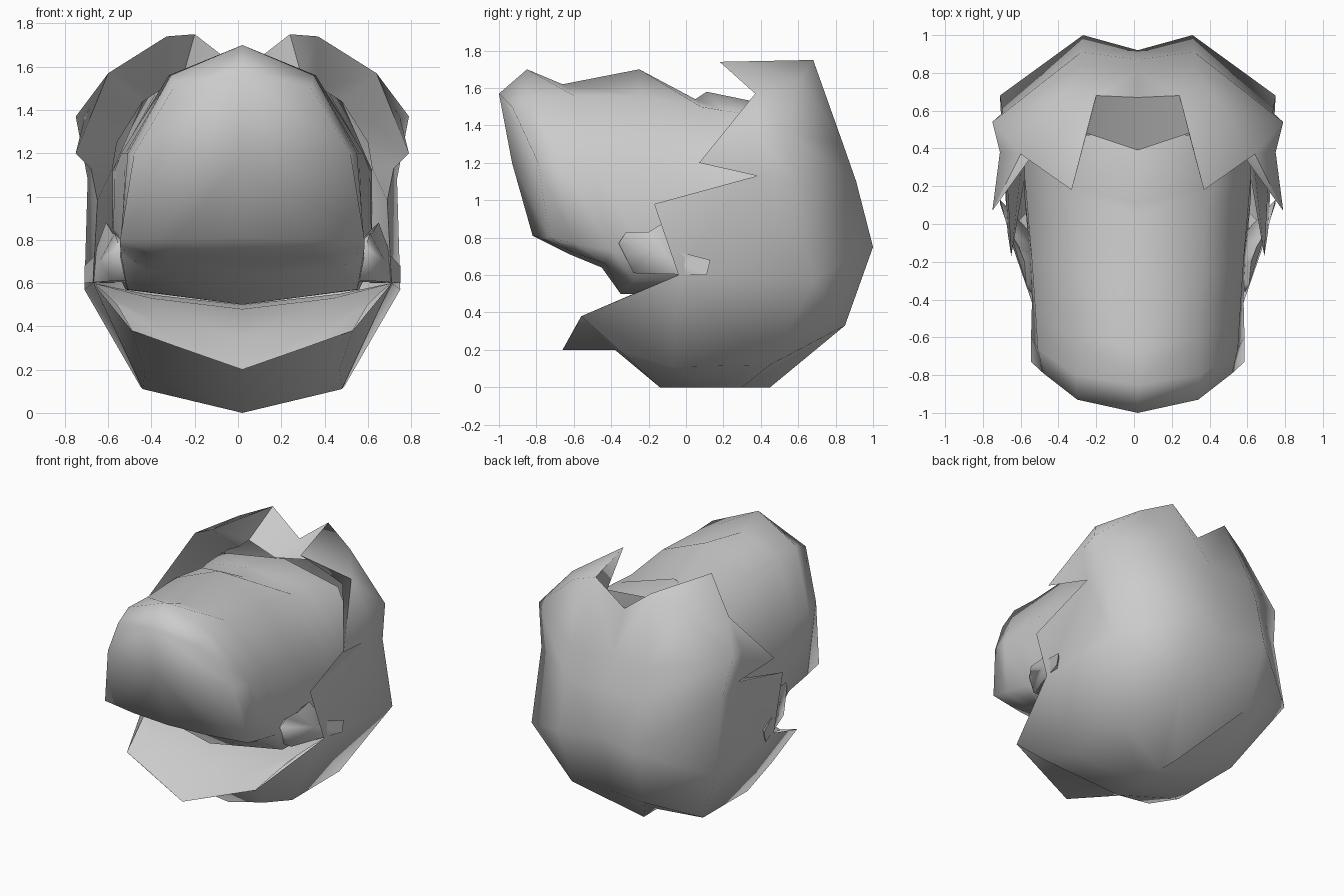
import bpy, bmesh
from mathutils import Vector

cube = bpy.data.objects.get("Cube")
if cube:
    bpy.data.objects.remove(cube)

GREY = (0.6, 0.6, 0.6, 1)
mat = bpy.data.materials.new("plain grey")
mat.use_nodes = True
mat.diffuse_color = GREY
mat.node_tree.nodes["Principled BSDF"].inputs["Base Color"].default_value = GREY


def no_patches(grid, extra):
    return []


def half_part(name, rows, patches=no_patches, extra=(), facing=None):
    """Loft rows of points into a half shell, add patches, mirror over x."""
    bm = bmesh.new()
    grid = [[bm.verts.new(p) for p in row] for row in rows]
    more = [bm.verts.new(p) for p in extra]
    for low, high in zip(grid, grid[1:]):
        for i in range(len(low) - 1):
            bm.faces.new((low[i], low[i + 1], high[i + 1], high[i]))
    for face in patches(grid, more):
        bm.faces.new(face)
    bmesh.ops.remove_doubles(bm, verts=bm.verts, dist=0.001)
    # mirrored copy welded along the middle
    bmesh.ops.mirror(bm, geom=bm.verts[:] + bm.edges[:] + bm.faces[:],
                     axis='X', merge_dist=0.002)
    # open sheets face a given way, shells face outward
    if facing:
        bm.normal_update()
        for face in bm.faces:
            if face.normal.dot(Vector(facing)) < 0:
                face.normal_flip()
    else:
        bmesh.ops.recalc_face_normals(bm, faces=bm.faces)
    mesh = bpy.data.meshes.new(name)
    bm.to_mesh(mesh)
    bm.free()
    mesh.materials.append(mat)
    obj = bpy.data.objects.new(name, mesh)
    obj.location.x = 0.02
    bpy.context.collection.objects.link(obj)
    bpy.context.view_layer.objects.active = obj
    bpy.ops.object.select_all(action='DESELECT')
    obj.select_set(True)
    bpy.ops.object.shade_smooth_by_angle(angle=1.5)


# Front rim of the hood: lock tips, the notches between them, crown flap
cheek_rim, notch_rim, crown_rim = (.69, -.04, .6), (.7, .38, 1.13), (.62, .37, 1.57)
lock_low, lock_mid, lock_top = (.67, -.17, .98), (.77, .07, 1.2), (.35, .18, 1.74)
flap_tip, flap_side = (0, .39, 1.55), (.27, .48, 1.57)
crown_mid, ridge_rim = (0, .67, 1.58), (.22, .68, 1.75)

# Hood: rows from the keel up to the crown, each from back middle to front edge
hood_rows = [
    [(0, .45, 0), (0, .3, 0), (0, .1, 0), (0, -.14, 0)],
    [(0, .82, .33), (.29, .85, .33), (.47, .45, .12), (.46, -.07, .11)],
    [(0, .92, .75), (.29, 1, .75), (.73, .68, .57), cheek_rim],
    [(0, .87, 1.08), (.3, .91, 1.1), (.715, .59, 1.08), notch_rim],
    [(0, .81, 1.3), (.3, .84, 1.3), (.77, .54, 1.37), (.73, .38, 1.36)],
    [crown_mid, ridge_rim, (.44, .61, 1.65), crown_rim],
]
# locks, then the jaw points
hood_extra = [
    lock_low, lock_mid, lock_top,
    (0, -.38, .2), (.45, -.36, .2), (0, -.66, .2), (.51, -.56, .38),
]


def hood_patches(g, e):
    low, mid, high, under, under_side, chin, lip = e
    keel, chine, cheek, notch, brow, crown = [row[-1] for row in g]
    ridge, shoulder = g[5][1:3]
    return [
        (cheek, notch, low), (notch, brow, mid), (brow, crown, mid),
        (crown, shoulder, high), (shoulder, ridge, high),
        (keel, chine, under_side, under), (under, under_side, lip, chin),
        (chine, cheek, lip, under_side),
    ]


half_part("hood_and_jaw", hood_rows, hood_patches, hood_extra)

# Crown flap: dips from the hood onto the skull
half_part("crown_flap", [[crown_mid, ridge_rim], [flap_tip, flap_side]], facing=(0, 0, 1))

# Lining: inner faces of the locks, from the rim back to the skull
half_part("hood_lining", [
    [cheek_rim, lock_low, notch_rim, lock_mid, crown_rim, lock_top, ridge_rim],
    [(.59, .3, .6), (.58, .35, .95), (.6, .45, 1.13), (.58, .45, 1.25),
     (.46, .5, 1.44), (.35, .48, 1.5), flap_side],
], facing=(0, -1, 0))

# Mouth floor: from the chin lip back into the hood
half_part("mouth_floor", [
    [(0, -.66, .2), (.3, -.6, .305), (.51, -.56, .38)],
    [(0, -.5, .35), (.4, -.45, .42), (.58, -.28, .5)],
    [(0, -.2, .48), (.42, -.2, .53), (.63, -.16, .55)],
    [(0, .2, .5), (.45, .2, .55), cheek_rim],
], facing=(0, 0, 1))

# Muzzle and skull: rings from the nose to the back, each from top to bottom
muzzle_rows = [
    [(0, -1, 1.57), (.32, -.93, 1.5), (.5, -.79, 1.2), (.565, -.73, .8), (.3, -.78, .8), (0, -.82, .81)],
    [(0, -.85, 1.7), (.33, -.8, 1.56), (.53, -.66, 1.2), (.565, -.6, .77), (.35, -.6, .72), (0, -.62, .71)],
    [(0, -.66, 1.62), (.32, -.6, 1.56), (.54, -.5, 1.2), (.56, -.4, .73), (.45, -.43, .66), (0, -.45, .64)],
    [(0, -.25, 1.7), (.34, -.25, 1.56), (.56, -.2, 1.2), (.57, -.2, .7), (.53, -.28, .57), (0, -.35, .5)],
    [(0, .05, 1.54), (.36, .08, 1.5), (.59, .15, 1.12), (.6, .15, .7), (.54, .1, .57), (0, .15, .5)],
    [(0, .11, 1.58), (.4, .2, 1.48), (.6, .25, 1.12), (.6, .25, .7), (.54, .2, .57), (0, .2, .5)],
    [(0, .5, 1.5), (.46, .45, 1.44), (.6, .45, 1.12), (.6, .4, .7), (.54, .4, .57), (0, .4, .5)],
]


def muzzle_patches(g, e):
    top, shoulder, side, low, under, bottom = g[0]
    mid = e[0]
    return [(top, shoulder, side, mid), (mid, side, low), (mid, low, under, bottom)]


half_part("muzzle", muzzle_rows, muzzle_patches, [(0, -.93, 1.2)])

# Cheek tufts: small wedges at the mouth corners
tuft = [(.57, -.36, .77), (.59, -.32, .83), (.6, -.2, .83), (.63, -.12, .88),
        (.69, -.02, .72), (.73, .13, .68), (.73, .11, .6), (.6, -.28, .61)]


def tuft_patches(g, e):
    ring = g[0]
    pairs = list(zip(ring, ring[1:] + ring[:1]))
    return [(a, b, tip) for tip in e for a, b in pairs]


half_part("cheek_tufts", [tuft], tuft_patches, [(.35, -.28, .61), (.66, -.1, .7)])
